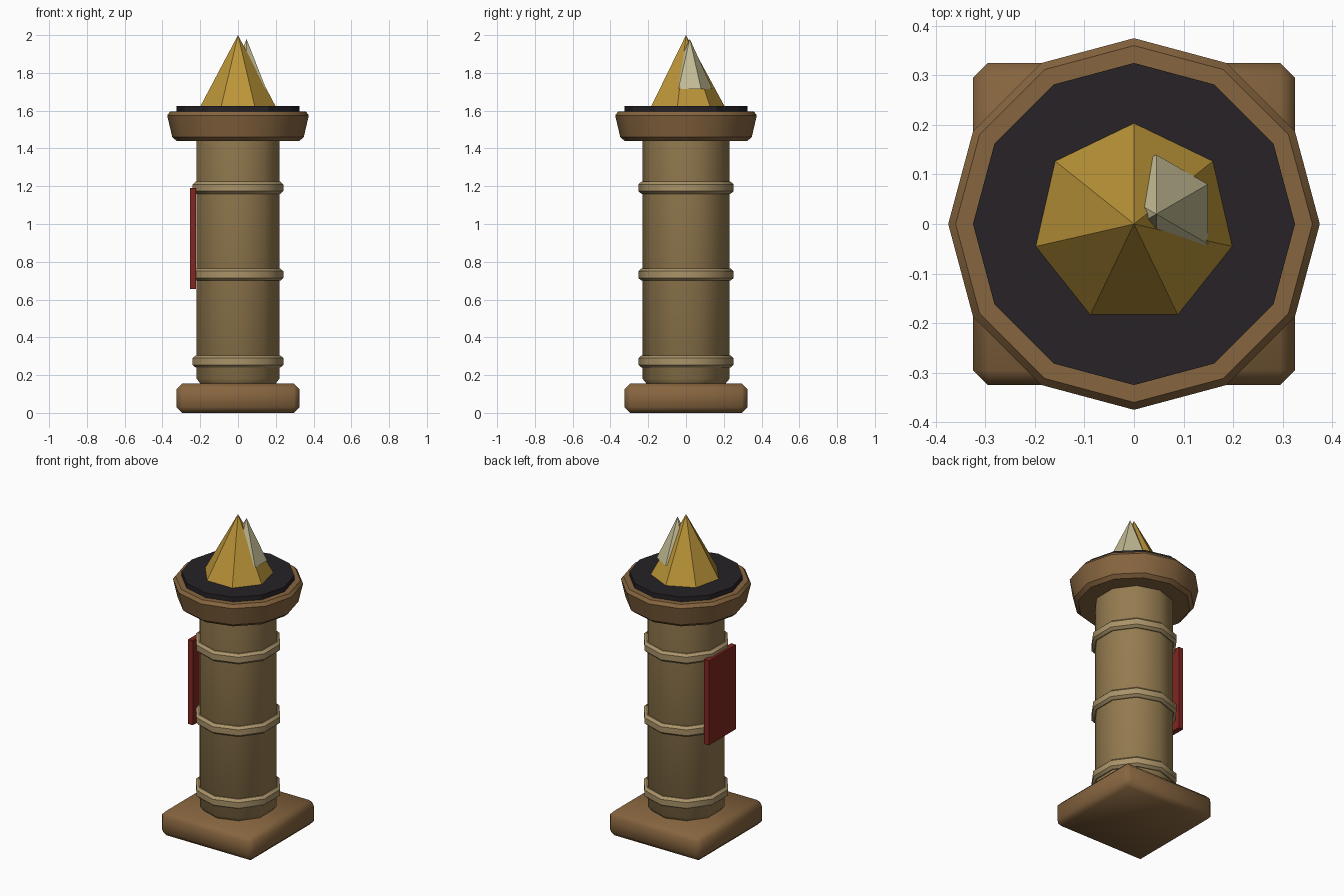
import bpy, bmesh
from math import sin, cos, pi, radians

if "Cube" in bpy.data.objects:
    bpy.data.objects.remove(bpy.data.objects["Cube"])


def material(name, rgb):
    m = bpy.data.materials.new(name)
    m.diffuse_color = (*rgb, 1)
    m.use_nodes = True
    m.node_tree.nodes["Principled BSDF"].inputs["Base Color"].default_value = m.diffuse_color
    return m


WOOD = material("brown_wood", (0.24, 0.13, 0.05))
SHAFT = material("tan_shaft", (0.30, 0.20, 0.08))
BAND = material("pale_band", (0.40, 0.29, 0.14))
DARK = material("dark_plate", (0.02, 0.016, 0.02))
GOLD = material("gold_crystal", (0.50, 0.30, 0.04))
PALE = material("pale_crystal", (0.55, 0.50, 0.30))
RED = material("red_panel", (0.22, 0.02, 0.015))


def finish(name, bm, mat, smooth):
    bmesh.ops.recalc_face_normals(bm, faces=bm.faces)
    me = bpy.data.meshes.new(name)
    bm.to_mesh(me)
    bm.free()
    me.materials.append(mat)
    ob = bpy.data.objects.new(name, me)
    bpy.context.collection.objects.link(ob)
    if smooth:
        bpy.context.view_layer.objects.active = ob
        ob.select_set(True)
        bpy.ops.object.shade_smooth_by_angle(angle=radians(smooth))
        ob.select_set(False)
    return ob


def lathe(name, profile, sides, mat, smooth=0, centre=(0, 0)):
    """Capped turned solid from (radius, z) points; one vertex lies on +y."""
    bm = bmesh.new()
    rings = []
    for r, z in profile:
        n = sides if r > 0 else 1
        rings.append([bm.verts.new((centre[0] + r * sin(2 * pi * i / sides),
                                    centre[1] + r * cos(2 * pi * i / sides), z))
                      for i in range(n)])
    for a, b in zip(rings, rings[1:]):
        for i in range(sides):
            j = (i + 1) % sides
            bm.faces.new([a[i], a[j], b[0]] if len(b) == 1 else [a[i], a[j], b[j], b[i]])
    for ring in (rings[0], rings[-1]):
        if len(ring) > 1:
            bm.faces.new(ring)
    return finish(name, bm, mat, smooth)


def box(name, lo, hi, bevel, mat, smooth=0):
    bm = bmesh.new()
    bmesh.ops.create_cube(bm, size=1)
    for v in bm.verts:
        v.co = [(l + h) / 2 + c * (h - l) for l, h, c in zip(lo, hi, v.co)]
    if bevel:
        bmesh.ops.bevel(bm, geom=bm.edges[:], offset=bevel, segments=1,
                        affect='EDGES', profile=0.5)
    return finish(name, bm, mat, smooth)


# Square plinth
box("base", (-0.325, -0.325, 0), (0.325, 0.325, 0.155), 0.03, WOOD, 50)

# Ten-sided shaft and its three bands
lathe("column", [(0.205, 0.15), (0.23, 0.18), (0.23, 1.45)], 10, SHAFT, 40)
for i, z in enumerate((0.272, 0.732, 1.192)):
    lathe(f"band_{i + 1}", [(0.236, z - 0.032), (0.252, z - 0.018),
                            (0.252, z + 0.018), (0.236, z + 0.032)], 10, BAND, 40)

# Capital and dark plate
lathe("capital", [(0.325, 1.44), (0.348, 1.46), (0.375, 1.575), (0.36, 1.595)], 12, WOOD, 32)
lathe("top_plate", [(0.325, 1.59), (0.325, 1.625)], 12, DARK)

# Crystals
lathe("large_crystal", [(0.206, 1.62), (0, 2.0)], 7, GOLD)
lathe("small_crystal", [(0.12, 1.715), (0, 1.98)], 6, PALE, centre=(0.045, 0.02))

# Hanging panel on the left side
box("side_panel", (-0.255, -0.135, 0.655), (-0.222, 0.135, 1.19), 0, RED)
